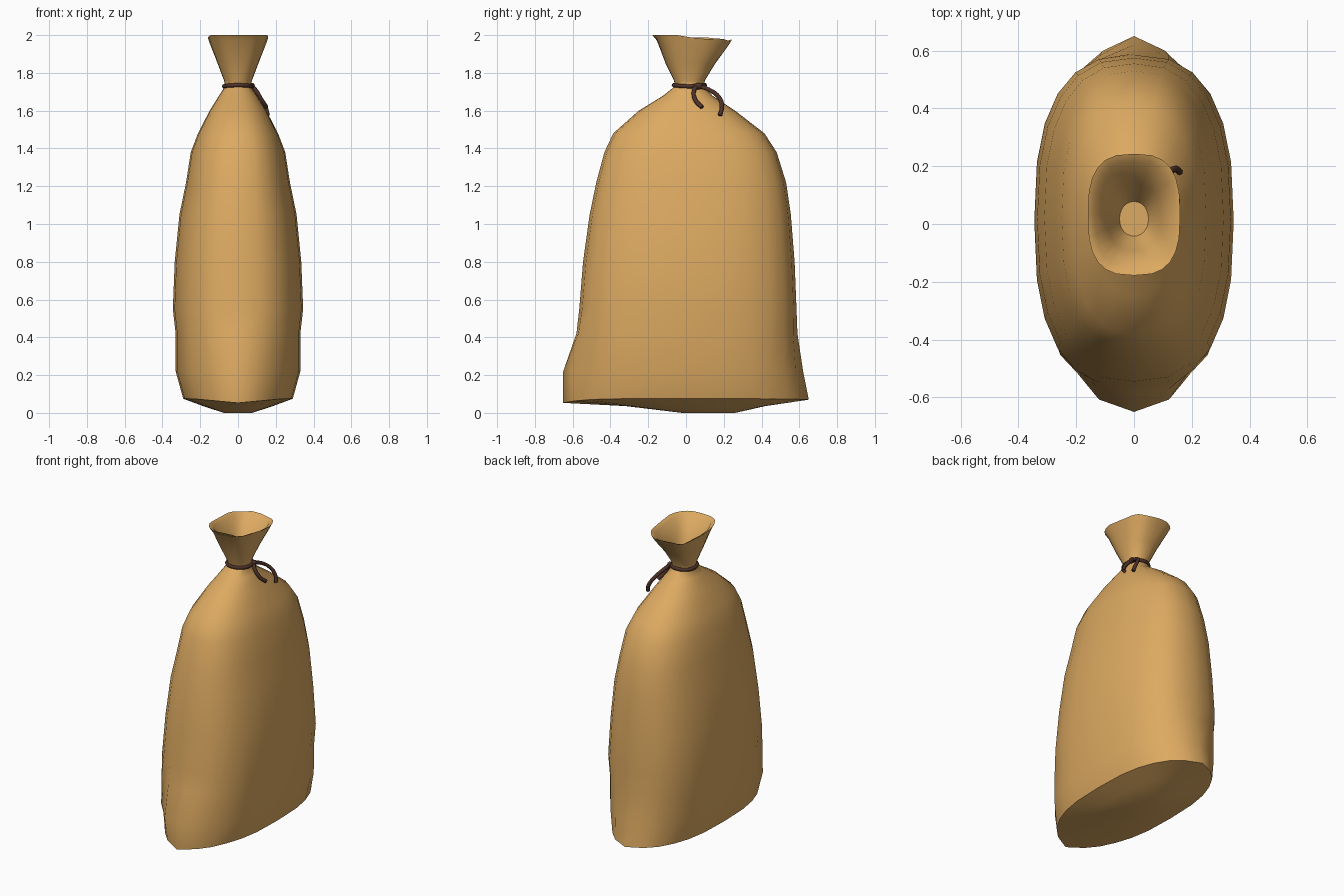
import bpy, bmesh, math
from mathutils import Vector

if "Cube" in bpy.data.objects:
    bpy.data.objects.remove(bpy.data.objects["Cube"])

SEG = 24


def material(name, color):
    m = bpy.data.materials.new(name)
    m.diffuse_color = color
    m.use_nodes = True
    m.node_tree.nodes["Principled BSDF"].inputs["Base Color"].default_value = m.diffuse_color
    return m


cloth = material("burlap", (0.72, 0.40, 0.12, 1))
cord = material("dark_cord", (0.075, 0.032, 0.022, 1))


def section(a, y0, y1, n):
    """Superellipse ring with half width a, between y0 (front) and y1 (back)."""
    pts = []
    for i in range(SEG):
        t = 2 * math.pi * i / SEG
        s, c = math.sin(t), math.cos(t)
        x = a * math.copysign(abs(s) ** (2 / n), s)
        y = (y0 + y1) / 2 - (y1 - y0) / 2 * math.copysign(abs(c) ** (2 / n), c)
        pts.append((x, y))
    return pts


# Sack body: z, half width, front y, back y, squareness, front ear, back ear
profile = [
    (0.075, 0.29, -0.56, 0.57, 2.7, 0.09, 0.08),
    (0.22, 0.33, -0.57, 0.57, 2.7, 0.08, 0.05),
    (0.42, 0.33, -0.565, 0.575, 2.7, 0.015, 0.015),
    (0.55, 0.345, -0.565, 0.585, 2.6, 0, 0),
    (0.80, 0.335, -0.545, 0.575, 2.5, 0, 0),
    (1.05, 0.31, -0.51, 0.555, 2.5, 0, 0),
    (1.22, 0.275, -0.475, 0.53, 2.5, 0, 0),
    (1.38, 0.25, -0.432, 0.48, 2.5, 0, 0),
    (1.48, 0.212, -0.385, 0.415, 2.4, 0, 0),
    (1.60, 0.15, -0.25, 0.26, 2.2, 0, 0),
    (1.68, 0.10, -0.12, 0.14, 2.1, 0, 0),
    (1.73, 0.068, -0.058, 0.095, 2.1, 0, 0),
    (1.76, 0.074, -0.064, 0.10, 2.2, 0, 0),
    (1.85, 0.108, -0.108, 0.155, 2.4, 0, 0),
    (1.95, 0.148, -0.155, 0.222, 2.7, 0, 0),
    (1.985, 0.160, -0.178, 0.243, 2.8, 0, 0),
    # inside of the mouth, down to the tied neck
    (1.97, 0.135, -0.150, 0.215, 2.8, 0, 0),
    (1.85, 0.092, -0.092, 0.138, 2.4, 0, 0),
    (1.75, 0.050, -0.042, 0.078, 2.1, 0, 0),
]

bm = bmesh.new()
rings = []

# Underside rings, sagging to the ground
for z, a, y0, y1, n in ((0.0, 0.075, -0.02, 0.26, 2.0), (0.036, 0.185, -0.32, 0.42, 2.4)):
    rings.append([bm.verts.new((x, y, z)) for x, y in section(a, y0, y1, n)])

for k, (z, a, y0, y1, n, ear_f, ear_b) in enumerate(profile):
    ring = []
    for i, (x, y) in enumerate(section(a, y0, y1, n)):
        # pointed corner folds at the bottom front and back
        peak = max(0.0, 1 - abs(x) / 0.24)
        y += -ear_f * peak if y < 0 else ear_b * peak
        zz = z
        if k == 0:
            zz -= 0.022 * peak if y < 0 else 0.005 * peak
        if z > 1.9:
            # tilted, wavy rim
            zz += 0.005 - 0.085 * (y - 0.03) + 0.005 * math.sin(i * 1.57 + 0.6)
            zz = min(zz, 2.0)
        if 0.1 < z < 0.5 and y < 0:
            # soft pleats above the front corner
            y += 0.012 * math.cos(i * math.pi) * (1 if 0.05 < abs(x) < 0.3 else 0)
        ring.append(bm.verts.new((x, y, zz)))
    rings.append(ring)

for lo, hi in zip(rings, rings[1:]):
    for i in range(SEG):
        j = (i + 1) % SEG
        bm.faces.new((lo[i], lo[j], hi[j], hi[i]))
bm.faces.new(rings[0])
bm.faces.new(rings[-1])
bmesh.ops.recalc_face_normals(bm, faces=bm.faces)

mesh = bpy.data.meshes.new("sack")
bm.to_mesh(mesh)
bm.free()
sack = bpy.data.objects.new("sack", mesh)
bpy.context.collection.objects.link(sack)
mesh.materials.append(cloth)
bpy.context.view_layer.objects.active = sack
sack.select_set(True)
bpy.ops.object.shade_smooth_by_angle(angle=math.radians(50))


def rope(name, points, radius=0.012, closed=False):
    cu = bpy.data.curves.new(name, "CURVE")
    cu.dimensions = "3D"
    cu.bevel_depth = radius
    cu.bevel_resolution = 1
    cu.resolution_u = 4
    cu.use_fill_caps = True
    sp = cu.splines.new("BEZIER")
    sp.bezier_points.add(len(points) - 1)
    for bp, p in zip(sp.bezier_points, points):
        bp.co = Vector(p)
        bp.handle_left_type = bp.handle_right_type = "AUTO"
    sp.use_cyclic_u = closed
    cu.materials.append(cord)
    ob = bpy.data.objects.new(name, cu)
    bpy.context.collection.objects.link(ob)
    return ob


# Cord tied around the neck
loop = [(0.074 * math.sin(t), 0.018 - 0.082 * math.cos(t), 1.732 + 0.003 * math.cos(2 * t))
        for t in (2 * math.pi * i / 8 for i in range(8))]
rope("neck_cord", loop, closed=True)

# Two loose ends
rope("cord_end_front", [(0.072, 0.06, 1.732), (0.095, 0.042, 1.705),
                        (0.125, 0.05, 1.655), (0.150, 0.085, 1.618)])
rope("cord_end_back", [(0.070, 0.06, 1.732), (0.085, 0.12, 1.712),
                       (0.115, 0.175, 1.67), (0.145, 0.19, 1.62), (0.158, 0.18, 1.575)])

# Knot
bpy.ops.mesh.primitive_uv_sphere_add(segments=10, ring_count=6, radius=0.02, location=(0.074, 0.065, 1.73))
knot = bpy.context.object
knot.name = "cord_knot"
knot.scale = (0.8, 1.2, 0.9)
knot.data.materials.append(cord)
bpy.ops.object.shade_smooth()
